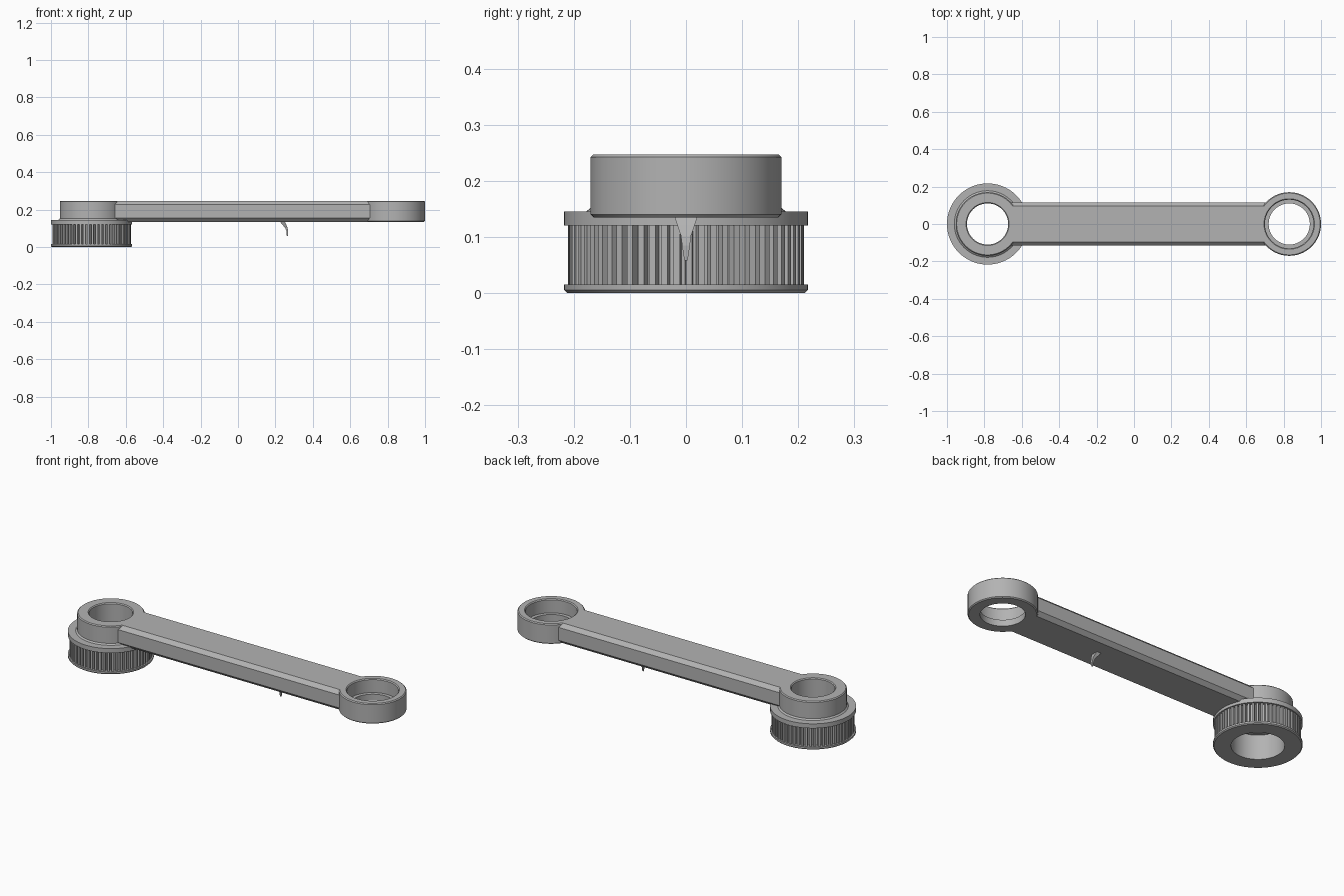
import bpy, bmesh
from math import sin, cos, pi, radians

cube = bpy.data.objects.get("Cube")
if cube:
    bpy.data.objects.remove(cube, do_unlink=True)

grey = bpy.data.materials.new("plain grey")
grey.use_nodes = True
GREY = (0.45, 0.45, 0.45, 1)
grey.diffuse_color = GREY
grey.node_tree.nodes["Principled BSDF"].inputs["Base Color"].default_value = GREY

PULLEY_X, EYE_X = -0.783, 0.83
BASE, TOP = 0.135, 0.247
HUB_R, BORE_R, SEAT_R = 0.17, 0.11, 0.13


def loft(name, rings, closed=False, smooth=True):
    """Skin a list of equal rings; either loop round or cap the ends."""
    bm = bmesh.new()
    rows = [[bm.verts.new(p) for p in ring] for ring in rings]
    n = len(rows[0])
    pairs = list(zip(rows, rows[1:]))
    if closed:
        pairs.append((rows[-1], rows[0]))
    else:
        bm.faces.new(rows[0])
        bm.faces.new(rows[-1])
    for a, b in pairs:
        for i in range(n):
            j = (i + 1) % n
            bm.faces.new((a[i], a[j], b[j], b[i]))
    bmesh.ops.recalc_face_normals(bm, faces=bm.faces)
    mesh = bpy.data.meshes.new(name)
    bm.to_mesh(mesh)
    bm.free()
    mesh.materials.append(grey)
    obj = bpy.data.objects.new(name, mesh)
    bpy.context.collection.objects.link(obj)
    if smooth:
        bpy.ops.object.select_all(action='DESELECT')
        obj.select_set(True)
        bpy.context.view_layer.objects.active = obj
        bpy.ops.object.shade_smooth_by_angle(angle=radians(30))
    return obj


def circle(x, r, z, n=96):
    return [(x + r * cos(2 * pi * i / n), r * sin(2 * pi * i / n), z)
            for i in range(n)]


def lathe(name, x, profile):
    return loft(name, [circle(x, r, z) for r, z in profile], closed=True)


# Hub above the pulley, with chamfered rims
C = 0.005
lathe("pulley_hub", PULLEY_X, [
    (BORE_R, BASE), (HUB_R, BASE), (HUB_R, TOP - C), (HUB_R - C, TOP),
    (BORE_R + C, TOP), (BORE_R, TOP - C)])

# Eye at the far end, with a stepped bearing seat
lathe("bearing_eye", EYE_X, [
    (BORE_R, BASE), (HUB_R - C, BASE), (HUB_R, BASE + C), (HUB_R, TOP - C),
    (HUB_R - C, TOP), (SEAT_R + C, TOP), (SEAT_R, TOP - C),
    (SEAT_R, 0.17), (BORE_R, 0.17)])

# Pulley flanges and core
RIM = 0.217
lathe("pulley_body", PULLEY_X, [
    (SEAT_R, 0), (RIM - C, 0), (RIM, C), (RIM, 0.015), (0.19, 0.015),
    (0.19, 0.12), (RIM, 0.12), (RIM, 0.145), (0.178, 0.145), (0.17, 0.152),
    (BORE_R, 0.152), (BORE_R, BASE), (SEAT_R, BASE)])

# Toothed belt track between the flanges
TEETH = 60
outline = []
for t in range(TEETH):
    for frac, r in ((0, 0.21), (0.5, 0.21), (0.6, 0.194), (0.9, 0.194)):
        a = 2 * pi * (t + frac) / TEETH
        outline.append((PULLEY_X + r * cos(a), r * sin(a)))
loft("pulley_teeth", [[(x, y, z) for x, y in outline] for z in (0.014, 0.121)],
     smooth=False)
teeth = bpy.data.objects["pulley_teeth"]


def cut(obj, x, r, z0, z1):
    cutter = loft("cutter", [circle(x, r, z0), circle(x, r, z1)])
    cutter.hide_render = True
    mod = obj.modifiers.new("cut", 'BOOLEAN')
    mod.operation = 'DIFFERENCE'
    mod.solver = 'EXACT'
    mod.object = cutter
    bpy.context.view_layer.objects.active = obj
    bpy.ops.object.modifier_apply(modifier=mod.name)
    bpy.data.objects.remove(cutter, do_unlink=True)


cut(teeth, PULLEY_X, 0.16, -0.1, 0.3)

# Bevelled arm, trimmed to follow both round ends
W, B = 0.115, 0.02
section = [(W - B, TOP), (W, TOP - B), (W, BASE + B), (W - B, BASE)]
section += [(-y, z) for y, z in reversed(section)]
arm = loft("arm", [[(x, y, z) for y, z in section]
                   for x in (PULLEY_X + 0.08, EYE_X - 0.08)], smooth=False)
for x in (PULLEY_X, EYE_X):
    cut(arm, x, 0.162, 0, 0.4)

# Small curved claw under the arm: back x, front x, half width, z
claw = [(0.222, 0.25, 0.021, 0.138), (0.235, 0.257, 0.016, 0.122),
        (0.252, 0.265, 0.009, 0.102), (0.259, 0.268, 0.007, 0.085),
        (0.261, 0.267, 0.003, 0.058)]
loft("claw", [[(a, -w, z), (b, -w, z), (b, w, z), (a, w, z)]
              for a, b, w, z in claw], smooth=False)
